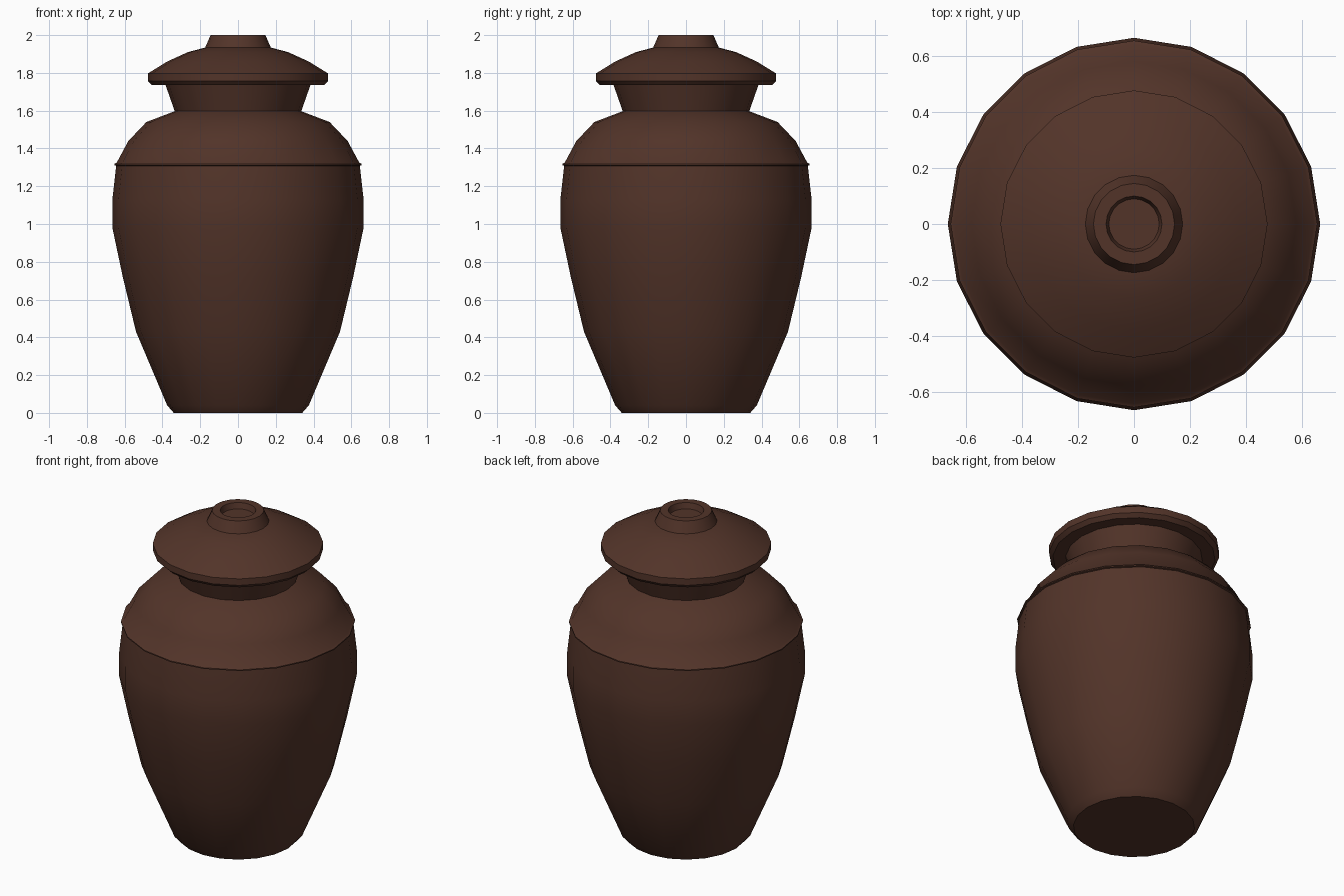
import bpy, bmesh, math

if "Cube" in bpy.data.objects:
    bpy.data.objects.remove(bpy.data.objects["Cube"])

SIDES = 20

clay = bpy.data.materials.new("dark brown clay")
clay.diffuse_color = (0.085, 0.034, 0.022, 1)
clay.use_nodes = True
clay.node_tree.nodes["Principled BSDF"].inputs["Base Color"].default_value = clay.diffuse_color


def lathe(name, profile, angle=35):
    """Spin (radius, z) points round z; radius 0 makes a pole."""
    bm = bmesh.new()
    rings = []
    for r, z in profile:
        if r == 0:
            rings.append([bm.verts.new((0, 0, z))] * SIDES)
        else:
            rings.append([bm.verts.new((r * math.cos(2 * math.pi * i / SIDES),
                                        r * math.sin(2 * math.pi * i / SIDES), z))
                          for i in range(SIDES)])
    for a, b in zip(rings, rings[1:]):
        for i in range(SIDES):
            j = (i + 1) % SIDES
            bm.faces.new(list(dict.fromkeys((a[i], a[j], b[j], b[i]))))
    bmesh.ops.recalc_face_normals(bm, faces=bm.faces)
    mesh = bpy.data.meshes.new(name)
    bm.to_mesh(mesh)
    bm.free()
    obj = bpy.data.objects.new(name, mesh)
    bpy.context.collection.objects.link(obj)
    mesh.materials.append(clay)
    bpy.ops.object.select_all(action='DESELECT')
    obj.select_set(True)
    bpy.context.view_layer.objects.active = obj
    bpy.ops.object.shade_smooth_by_angle(angle=math.radians(angle))
    return obj


# Jar body with foot, shoulder ridge and flared neck
lathe("jar_body", [
    (0, 0), (0.34, 0), (0.375, 0.04), (0.54, 0.43), (0.61, 0.72),
    (0.665, 0.98), (0.665, 1.13), (0.645, 1.308), (0.655, 1.311),
    (0.655, 1.318), (0.642, 1.325), (0.58, 1.44), (0.485, 1.54),
    (0.335, 1.597), (0.385, 1.74), (0, 1.74)])

# Domed lid with overhanging rim
lathe("lid", [
    (0, 1.735), (0.455, 1.735), (0.477, 1.757), (0.477, 1.797),
    (0.375, 1.86), (0.265, 1.91), (0.17, 1.935), (0, 1.935)])

# Knob with a shallow hollow in its top
lathe("lid_knob", [
    (0, 1.925), (0.178, 1.925), (0.145, 2.0), (0.10, 2.0),
    (0.09, 1.965), (0, 1.965)])
